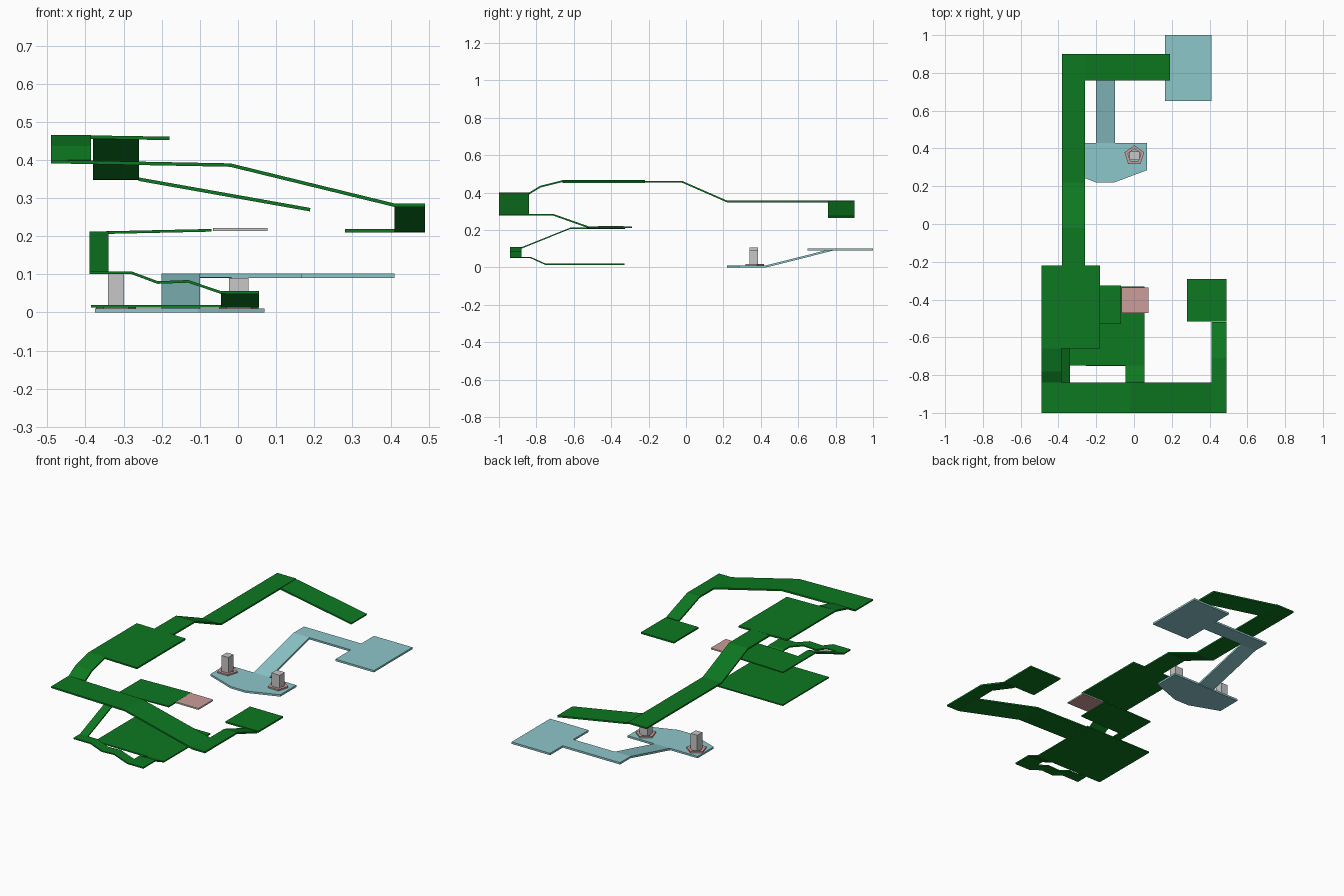
import bpy, bmesh, math

if "Cube" in bpy.data.objects:
    bpy.data.objects.remove(bpy.data.objects["Cube"])

def material(name, rgb):
    m = bpy.data.materials.new(name)
    m.diffuse_color = (*rgb, 1)
    m.use_nodes = True
    m.node_tree.nodes["Principled BSDF"].inputs["Base Color"].default_value = m.diffuse_color
    return m

GREEN = material("circuit_green", (0.004, 0.19, 0.015))
BLUE = material("pale_blue", (0.27, 0.57, 0.60))
PINK = material("dusty_pink", (0.60, 0.34, 0.32))
GREY = material("light_grey", (0.58, 0.57, 0.57))

def finish(name, bm, *mats):
    me = bpy.data.meshes.new(name)
    bm.to_mesh(me)
    bm.free()
    for m in mats:
        me.materials.append(m)
    ob = bpy.data.objects.new(name, me)
    bpy.context.collection.objects.link(ob)
    return ob

def top_face(bm, pts):
    f = bm.faces.new([bm.verts.new(p) for p in pts])
    f.normal_update()
    if f.normal.z < 0:
        f.normal_flip()

def strip(bm, axis, lo, hi, profile):
    """Folded strip running along an axis, spanning lo..hi across it."""
    for (u0, z0), (u1, z1) in zip(profile, profile[1:]):
        pts = [(u0, lo, z0), (u1, lo, z1), (u1, hi, z1), (u0, hi, z0)]
        if axis == 'y':
            pts = [(b, a, z) for a, b, z in pts]
        top_face(bm, pts)

def sheet(name, bm, mat, thick=0.009):
    bmesh.ops.remove_doubles(bm, verts=bm.verts, dist=0.0005)
    ob = finish(name, bm, mat)
    s = ob.modifiers.new("thickness", 'SOLIDIFY')
    s.thickness = thick
    s.offset = -1
    return ob

def box(name, x0, x1, y0, y1, z0, z1, *mats):
    bm = bmesh.new()
    bmesh.ops.create_cube(bm, size=1)
    for v in bm.verts:
        v.co = ((x0, x1)[v.co.x > 0], (y0, y1)[v.co.y > 0], (z0, z1)[v.co.z > 0])
    if len(mats) > 1:  # second colour on the upright edges
        for f in bm.faces:
            f.normal_update()
            f.material_index = int(abs(f.normal.z) < 0.5)
    return finish(name, bm, *mats)

# Upper flexible board: square pad, rear arm and front loop
bm = bmesh.new()
strip(bm, 'x', -0.66, -0.22, [(-0.49, 0.466), (-0.18, 0.461)])
strip(bm, 'y', -0.38, -0.26, [(-0.22, 0.463), (-0.02, 0.462), (0.22, 0.357), (0.90, 0.357)])
strip(bm, 'x', 0.76, 0.90, [(-0.26, 0.354), (0.19, 0.274)])
strip(bm, 'y', -0.49, -0.385, [(-0.66, 0.466), (-0.78, 0.436), (-0.84, 0.400)])
strip(bm, 'x', -1.0, -0.84, [(-0.49, 0.400), (-0.02, 0.391), (0.41, 0.286), (0.49, 0.286)])
strip(bm, 'y', 0.41, 0.49, [(-0.84, 0.286), (-0.71, 0.286), (-0.52, 0.219)])
strip(bm, 'x', -0.515, -0.29, [(0.28, 0.219), (0.49, 0.219)])
sheet("upper_flex_board", bm, GREEN)

# Lower flexible board: base plate, wavy link and raised plate
bm = bmesh.new()
strip(bm, 'x', -0.75, -0.33, [(-0.385, 0.020), (0.055, 0.020)])
strip(bm, 'y', -0.045, 0.055, [(-0.75, 0.020), (-0.83, 0.056), (-0.88, 0.056)])
strip(bm, 'x', -0.94, -0.88, [(0.055, 0.056), (-0.045, 0.056), (-0.13, 0.085),
                              (-0.21, 0.082), (-0.28, 0.108), (-0.39, 0.108)])
strip(bm, 'y', -0.39, -0.34, [(-0.88, 0.108), (-0.62, 0.212), (-0.53, 0.212)])
strip(bm, 'x', -0.53, -0.325, [(-0.39, 0.212), (-0.07, 0.219)])
sheet("lower_flex_board", bm, GREEN, 0.007)

# Pink sensor plate beside the raised plate
box("sensor_plate", -0.066, 0.077, -0.47, -0.335, 0.214, 0.222, PINK, GREY)

# Pale blue board: shaped base, ramp and rear pad
bm = bmesh.new()
top_face(bm, [(0.07, 0.43, 0.011), (-0.375, 0.43, 0.011), (-0.375, 0.285, 0.011),
              (-0.20, 0.22, 0.011), (-0.105, 0.22, 0.011), (0.07, 0.285, 0.011)])
strip(bm, 'y', -0.20, -0.10, [(0.43, 0.011), (0.79, 0.102)])
strip(bm, 'x', 0.79, 0.885, [(-0.20, 0.102), (0.165, 0.102)])
strip(bm, 'x', 0.65, 1.0, [(0.165, 0.102), (0.41, 0.102)])
sheet("pale_connector_board", bm, BLUE, 0.011)

# Two posts standing in five-sided collars
for side, x, half, top in (("left", -0.32, 0.021, 0.106), ("right", 0.002, 0.026, 0.091)):
    y = 0.362
    box(side + "_post", x - half, x + half, y - 0.023, y + 0.023, 0.011, top, GREY)
    bm = bmesh.new()
    for i in range(5):
        a, b = (math.pi / 2 + 2 * math.pi * k / 5 for k in (i, i + 1))
        top_face(bm, [(x + r * math.cos(t), y + r * math.sin(t), 0.019)
                      for r, t in ((0.055, a), (0.055, b), (0.036, b), (0.036, a))])
    sheet(side + "_collar", bm, PINK, 0.008)
